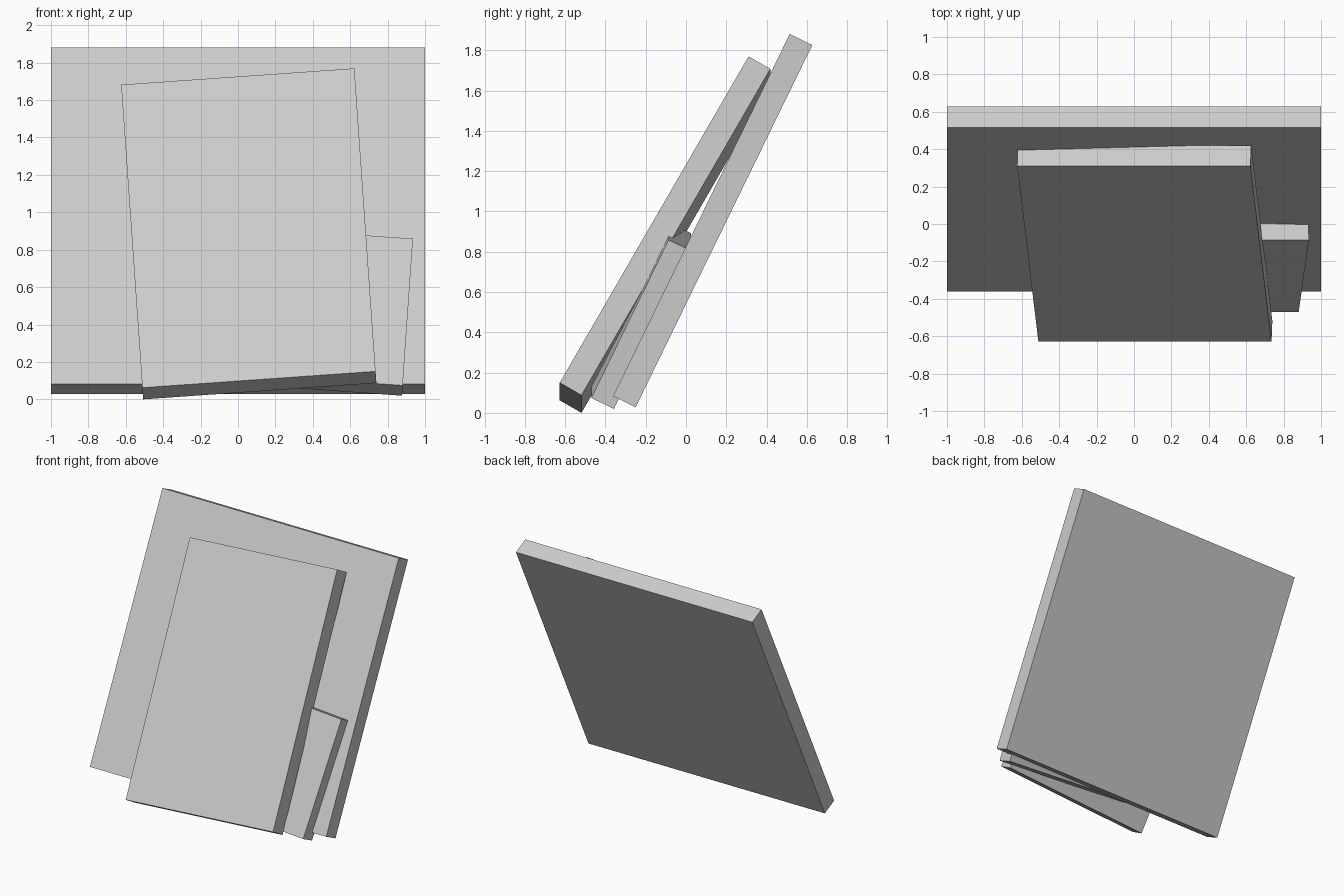
import bpy, bmesh
from math import radians
from mathutils import Matrix, Vector

if "Cube" in bpy.data.objects:
    bpy.data.objects.remove(bpy.data.objects["Cube"])

THICKNESS = 0.125


def leaning_slab(name, width, length, base, lean, roll):
    """Slab standing on its lower front edge at base, leaned back, then rolled sideways."""
    bm = bmesh.new()
    bmesh.ops.create_cube(bm, size=1)
    bmesh.ops.translate(bm, verts=bm.verts, vec=Vector((0, 0.5, 0.5)))
    bmesh.ops.scale(bm, verts=bm.verts, vec=Vector((width, THICKNESS, length)))
    mesh = bpy.data.meshes.new(name)
    bm.to_mesh(mesh)
    bm.free()
    obj = bpy.data.objects.new(name, mesh)
    bpy.context.collection.objects.link(obj)
    obj.matrix_world = (Matrix.Translation(base)
                        @ Matrix.Rotation(radians(-roll), 4, 'Y')
                        @ Matrix.Rotation(radians(-lean), 4, 'X'))
    return obj


# Large square slab at the back
leaning_slab("back_slab", 2.0, 2.0, (0, -0.362, 0.083), 26, 0)
# Short slab wedged in the middle, rolled clockwise
leaning_slab("middle_slab", 1.25, 0.875, (0.257, -0.47, 0.118), 26, -4)
# Tall slab in front, rolled the other way
leaning_slab("front_slab", 1.25, 1.875, (0.112, -0.627, 0.106), 30, 4)
